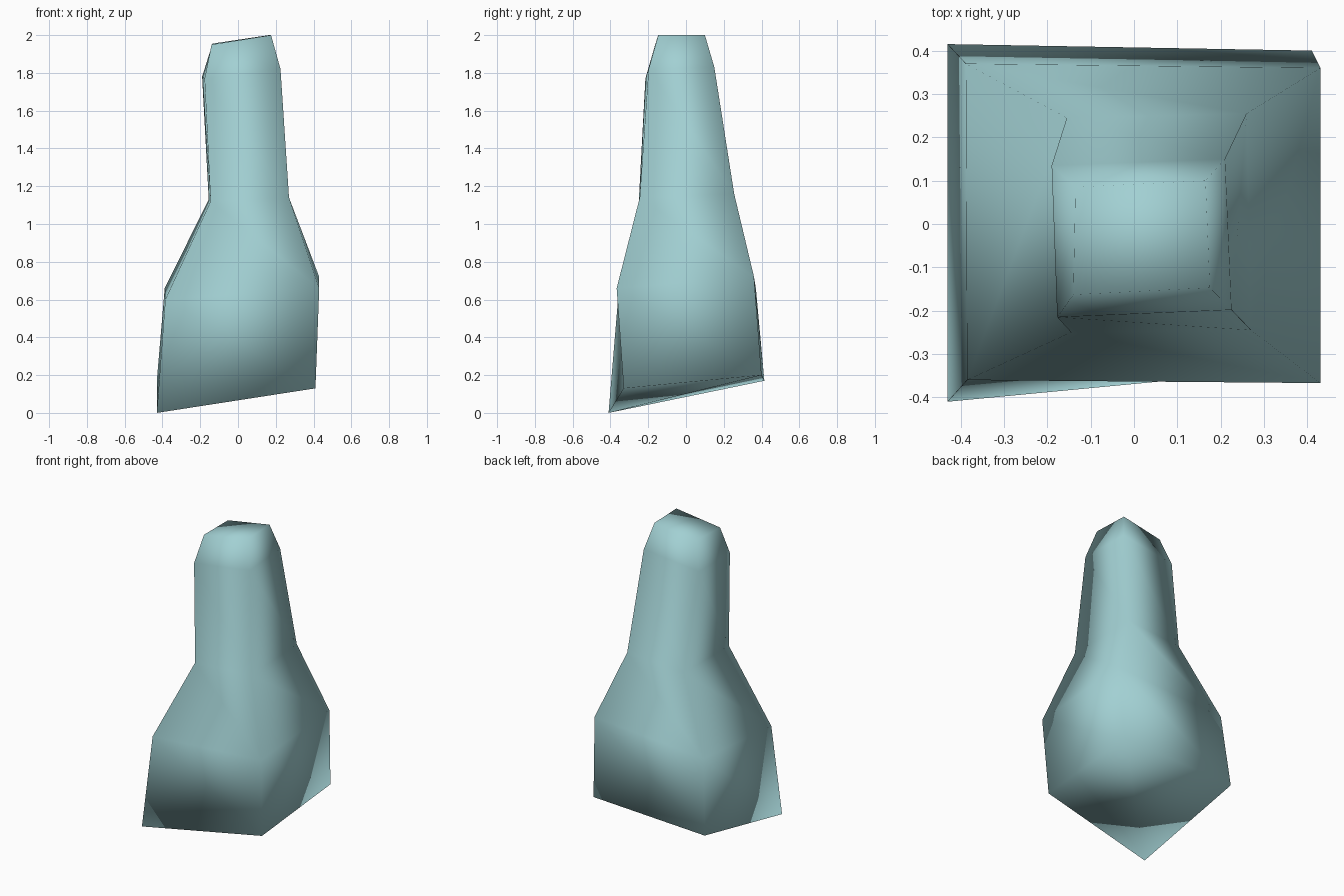
import bpy
import bmesh

cube = bpy.data.objects.get("Cube")
if cube:
    bpy.data.objects.remove(cube, do_unlink=True)

# Pale teal surface
teal = bpy.data.materials.new("pale_teal")
teal.use_nodes = True
colour = (0.36, 0.63, 0.65, 1.0)
teal.diffuse_color = colour
shader = next(n for n in teal.node_tree.nodes if n.type == "BSDF_PRINCIPLED")
shader.inputs["Base Color"].default_value = colour
shader.inputs["Roughness"].default_value = 0.8

# Four-cornered cross-sections, counter-clockwise from the front corner at -x
sections = [
    # slanted foot
    [(-.43, -.41, 0), (.41, -.33, .13), (.41, .40, .20), (-.43, .415, .17)],
    # shoulder
    [(-.385, -.36, .60), (.43, -.367, .66), (.43, .36, .72), (-.388, .37, .66)],
    # base of the neck
    [(-.145, -.25, 1.12), (.27, -.245, 1.14), (.26, .255, 1.16), (-.155, .245, 1.13)],
    # upper neck
    [(-.177, -.215, 1.77), (.225, -.198, 1.82), (.21, .15, 1.83), (-.19, .135, 1.78)],
    # tip
    [(-.14, -.163, 1.95), (.175, -.147, 2), (.165, .1, 2), (-.135, .085, 1.955)],
]

bm = bmesh.new()
rings = [[bm.verts.new(p) for p in section] for section in sections]

# Walls between neighbouring cross-sections
for low, high in zip(rings, rings[1:]):
    for i in range(4):
        j = (i + 1) % 4
        bm.faces.new((low[i], low[j], high[i]))
        bm.faces.new((low[j], high[j], high[i]))

# Underside and tip caps
a, b, c, d = rings[0]
bm.faces.new((a, c, b))
bm.faces.new((a, d, c))
bm.faces.new(rings[-1])

bmesh.ops.recalc_face_normals(bm, faces=bm.faces)
for face in bm.faces:
    face.smooth = True

mesh = bpy.data.meshes.new("necked_body")
bm.to_mesh(mesh)
bm.free()
mesh.materials.append(teal)
body = bpy.data.objects.new("necked_body", mesh)
bpy.context.collection.objects.link(body)
